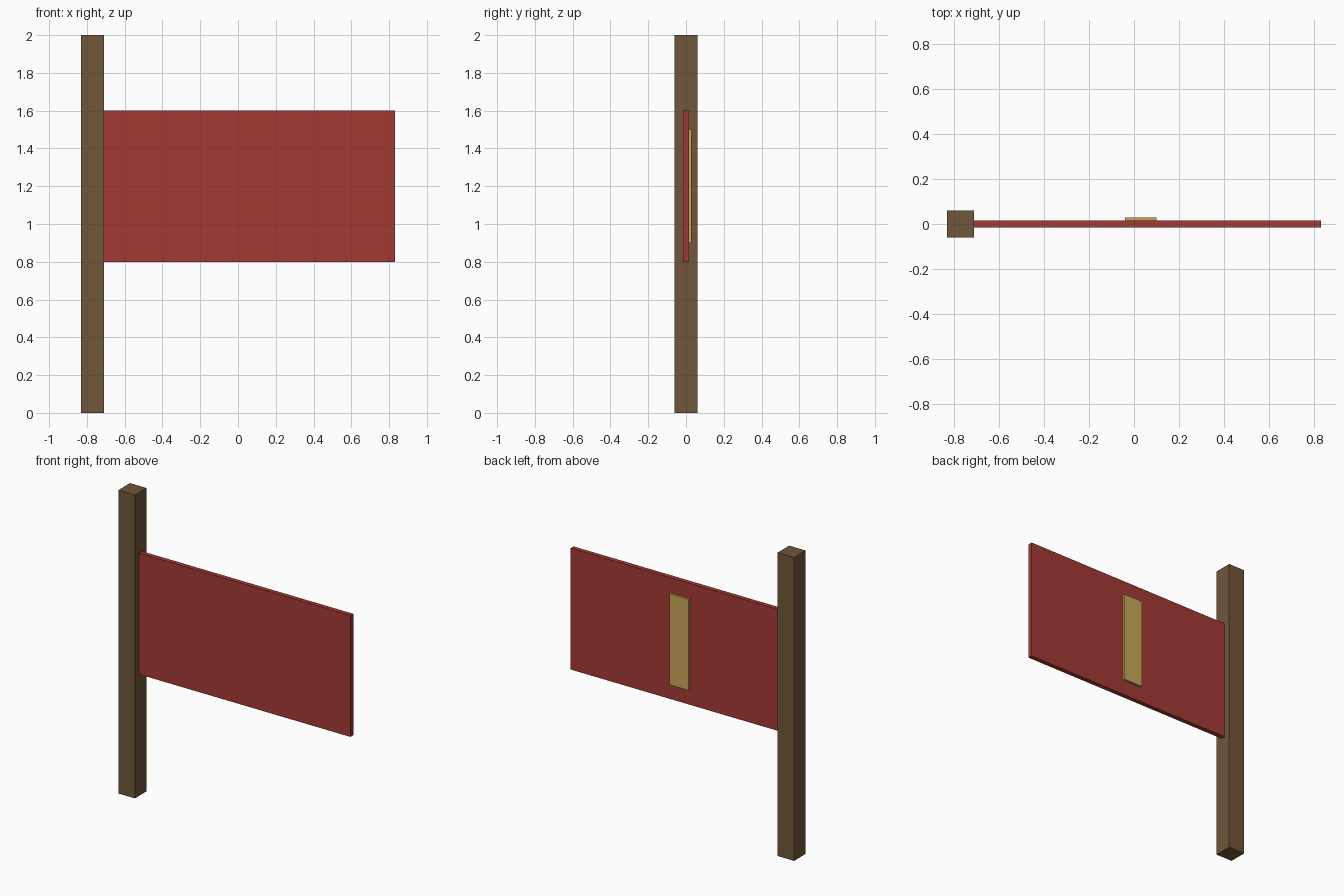
import bpy

if "Cube" in bpy.data.objects:
    bpy.data.objects.remove(bpy.data.objects["Cube"])


def material(name, color):
    m = bpy.data.materials.new(name)
    m.diffuse_color = (*color, 1.0)
    m.use_nodes = True
    m.node_tree.nodes["Principled BSDF"].inputs["Base Color"].default_value = m.diffuse_color
    return m


def box(name, lo, hi, mat):
    """Axis-aligned box between two corners."""
    center = [(a + b) / 2 for a, b in zip(lo, hi)]
    bpy.ops.mesh.primitive_cube_add(size=1, location=center)
    ob = bpy.context.object
    ob.name = name
    ob.scale = [b - a for a, b in zip(lo, hi)]
    bpy.ops.object.transform_apply(location=False, rotation=False, scale=True)
    ob.data.materials.append(mat)
    return ob


wood = material("brown wood", (0.162, 0.093, 0.042))
red = material("red cloth", (0.37, 0.042, 0.034))
gold = material("gold", (0.59, 0.39, 0.102))

# Upright square post
box("post", (-0.83, -0.06, 0), (-0.71, 0.06, 2), wood)

# Banner panel, let into the middle of the post
box("banner_panel", (-0.77, -0.015, 0.8), (0.83, 0.015, 1.6), red)

# Raised vertical stripe on the back of the banner
box("banner_stripe", (-0.04, 0.013, 0.9), (0.10, 0.029, 1.5), gold)
